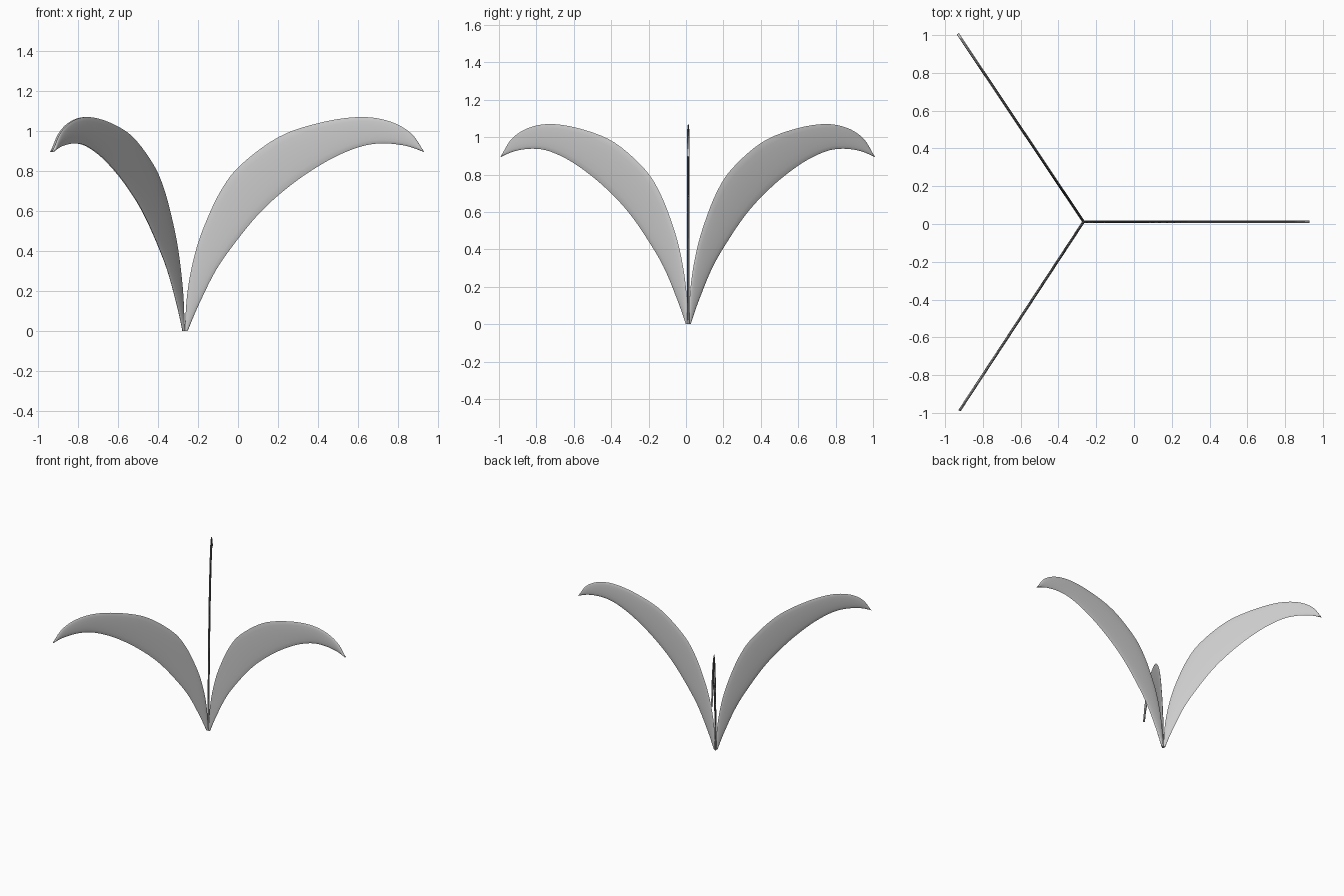
import bpy, bmesh, math
from mathutils import Vector

if "Cube" in bpy.data.objects:
    bpy.data.objects.remove(bpy.data.objects["Cube"])

# Leaf outline in its own plane: (distance from the stem axis, height)
UPPER = [(0, 0), (.015, .2), (.05, .38), (.10, .53), (.18, .70), (.28, .83),
         (.47, .97), (.67, 1.04), (.87, 1.07), (1.02, 1.05), (1.13, .99), (1.197, .897)]
LOWER = [(.015, 0), (.07, .13), (.16, .31), (.27, .465), (.37, .585), (.47, .68),
         (.60, .78), (.75, .87), (.89, .925), (1.0, .938), (1.11, .925), (1.197, .895)]
STEPS, ACROSS, HALF_THICK = 5, 8, 0.007


def smooth_path(points):
    """Catmull-Rom curve through the points."""
    p = [Vector(q) for q in points]
    p = [2 * p[0] - p[1]] + p + [2 * p[-1] - p[-2]]
    out = []
    for i in range(1, len(p) - 2):
        a, b, c, d = p[i - 1:i + 3]
        for s in range(STEPS):
            t = s / STEPS
            out.append(0.5 * (2 * b + (c - a) * t + (2 * a - 5 * b + 4 * c - d) * t * t
                              + (3 * b - a - 3 * c + d) * t ** 3))
    return out + [p[-2]]


def make_leaf(name, angle):
    bm = bmesh.new()
    rings = []
    for u, l in zip(smooth_path(UPPER), smooth_path(LOWER)):
        ring = []
        # Thin lens cross-section, front side then back side
        for k in range(2 * ACROSS):
            a = math.pi * k / ACROSS
            q = u.lerp(l, 0.5 - 0.5 * math.cos(a))
            ring.append(bm.verts.new((q.x, HALF_THICK * math.sin(a), q.y)))
        rings.append(ring)
    n = 2 * ACROSS
    for r0, r1 in zip(rings, rings[1:]):
        for k in range(n):
            bm.faces.new((r0[k], r0[(k + 1) % n], r1[(k + 1) % n], r1[k]))
    bm.faces.new(rings[0])
    bm.faces.new(rings[-1])
    bmesh.ops.recalc_face_normals(bm, faces=bm.faces)
    mesh = bpy.data.meshes.new(name)
    bm.to_mesh(mesh)
    bm.free()
    ob = bpy.data.objects.new(name, mesh)
    bpy.context.collection.objects.link(ob)
    ob.location = (-0.267, 0.012, 0)
    ob.rotation_euler.z = math.radians(angle)
    bpy.ops.object.select_all(action='DESELECT')
    ob.select_set(True)
    bpy.context.view_layer.objects.active = ob
    bpy.ops.object.shade_smooth_by_angle(angle=math.radians(40))


# Three arching leaves spreading from one root
make_leaf("leaf_right", 0)
make_leaf("leaf_back", 123.8)
make_leaf("leaf_front", -123.3)
